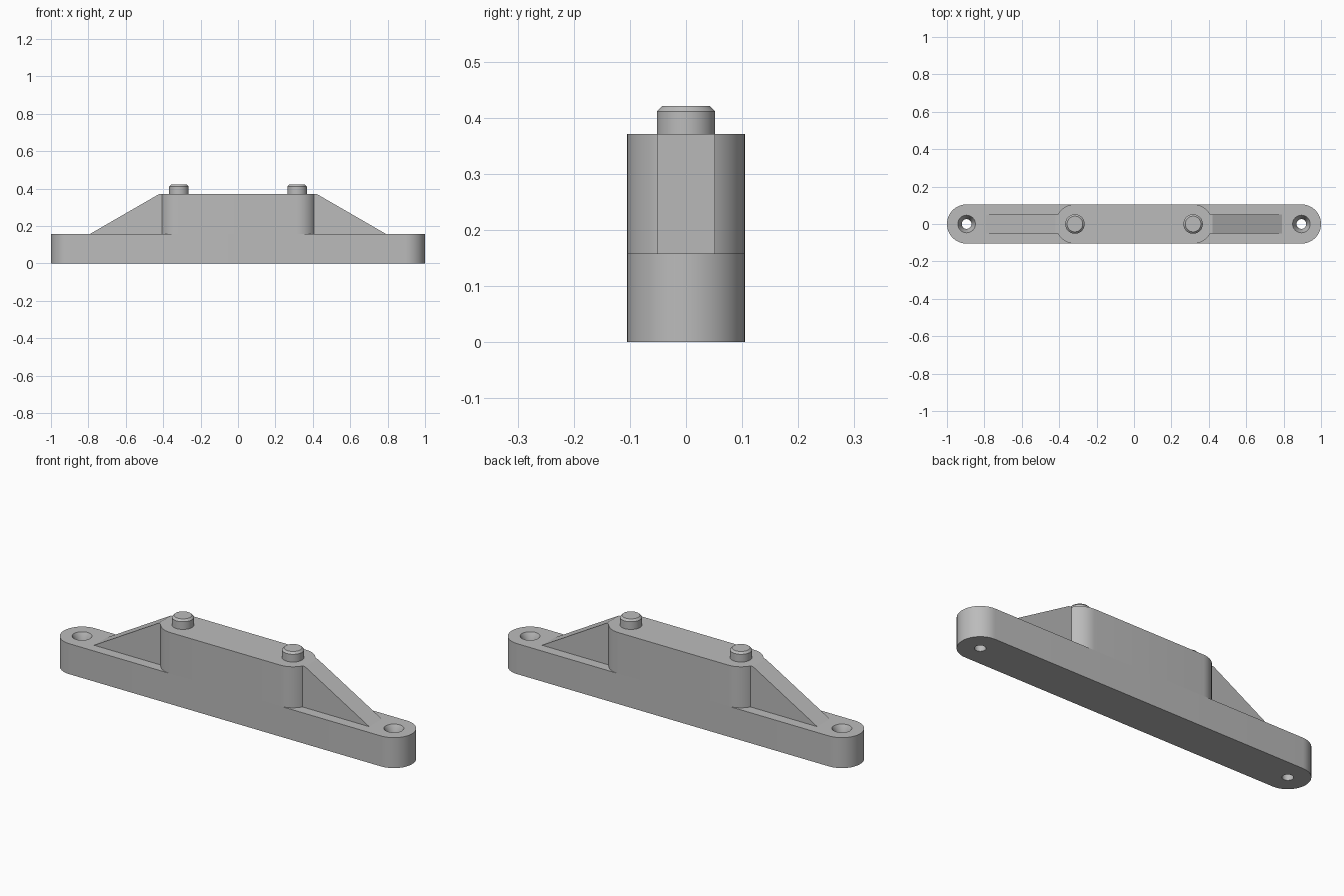
import bpy, bmesh, math

if "Cube" in bpy.data.objects:
    bpy.data.objects.remove(bpy.data.objects["Cube"])

BASE_TOP, BLOCK_TOP, PEG_TOP = 0.158, 0.371, 0.421
R, PEG_X, HOLE_X = 0.105, 0.316, 0.895
SEG = 48

grey = bpy.data.materials.new("grey plastic")
grey.diffuse_color = (0.5, 0.5, 0.5, 1)
grey.use_nodes = True
grey.node_tree.nodes["Principled BSDF"].inputs["Base Color"].default_value = grey.diffuse_color


def make(name, bm):
    bmesh.ops.recalc_face_normals(bm, faces=bm.faces)
    me = bpy.data.meshes.new(name)
    bm.to_mesh(me)
    bm.free()
    me.materials.append(grey)
    ob = bpy.data.objects.new(name, me)
    bpy.context.collection.objects.link(ob)
    return ob


def smooth(ob):
    bpy.ops.object.select_all(action='DESELECT')
    ob.select_set(True)
    bpy.context.view_layer.objects.active = ob
    bpy.ops.object.shade_smooth_by_angle(angle=math.radians(30))


def extrude(name, points, offset):
    """Extrude a closed outline along an offset."""
    bm = bmesh.new()
    face = bm.faces.new([bm.verts.new(p) for p in points])
    new = bmesh.ops.extrude_face_region(bm, geom=[face])["geom"]
    bmesh.ops.translate(bm, vec=offset,
                        verts=[v for v in new if isinstance(v, bmesh.types.BMVert)])
    return make(name, bm)


def stadium(name, cx, z0, z1):
    """Long bar with fully rounded ends."""
    pts = []
    for side, start in ((1, -math.pi / 2), (-1, math.pi / 2)):
        for i in range(SEG // 2 + 1):
            a = start + math.pi * i / (SEG // 2)
            pts.append((side * cx + R * math.cos(a), R * math.sin(a), z0))
    return extrude(name, pts, (0, 0, z1 - z0))


def lathe(name, profile, x):
    """Turned solid from (radius, height) pairs, capped at both ends."""
    bm = bmesh.new()
    rings = [[bm.verts.new((x + r * math.cos(math.tau * i / SEG),
                            r * math.sin(math.tau * i / SEG), z))
              for i in range(SEG)] for r, z in profile]
    for lo, hi in zip(rings, rings[1:]):
        for i in range(SEG):
            j = (i + 1) % SEG
            bm.faces.new((lo[i], lo[j], hi[j], hi[i]))
    bm.faces.new(rings[0])
    bm.faces.new(rings[-1])
    return make(name, bm)


# Base bar with countersunk screw holes
base = stadium("base_bar", 1 - R, 0, BASE_TOP)
for s, side in ((-1, "left"), (1, "right")):
    cutter = lathe(side + "_hole_cutter", [(0.026, -0.05), (0.026, BASE_TOP - 0.04),
                   (0.047, BASE_TOP), (0.047, BASE_TOP + 0.05)], s * HOLE_X)
    cutter.hide_render = True
    cutter.hide_set(True)
    mod = base.modifiers.new(side + "_hole", 'BOOLEAN')
    mod.operation, mod.solver, mod.object = 'DIFFERENCE', 'EXACT', cutter
bpy.context.view_layer.objects.active = base
for mod in list(base.modifiers):
    bpy.ops.object.modifier_apply(modifier=mod.name)
for ob in [o for o in bpy.data.objects if "cutter" in o.name]:
    bpy.data.objects.remove(ob)
smooth(base)

# Raised centre block
smooth(stadium("centre_block", PEG_X, BASE_TOP, BLOCK_TOP))

for s, side in ((-1, "left"), (1, "right")):
    # Chamfered locating peg
    smooth(lathe(side + "_peg", [(0.052, BLOCK_TOP), (0.052, PEG_TOP - 0.01),
                                 (0.042, PEG_TOP)], s * PEG_X))
    # Sloping support rib
    extrude(side + "_rib", [(s * x, -0.052, z) for x, z in
            ((0.35, BASE_TOP), (0.79, BASE_TOP), (0.421, BLOCK_TOP), (0.35, BLOCK_TOP))],
            (0, 0.104, 0))
